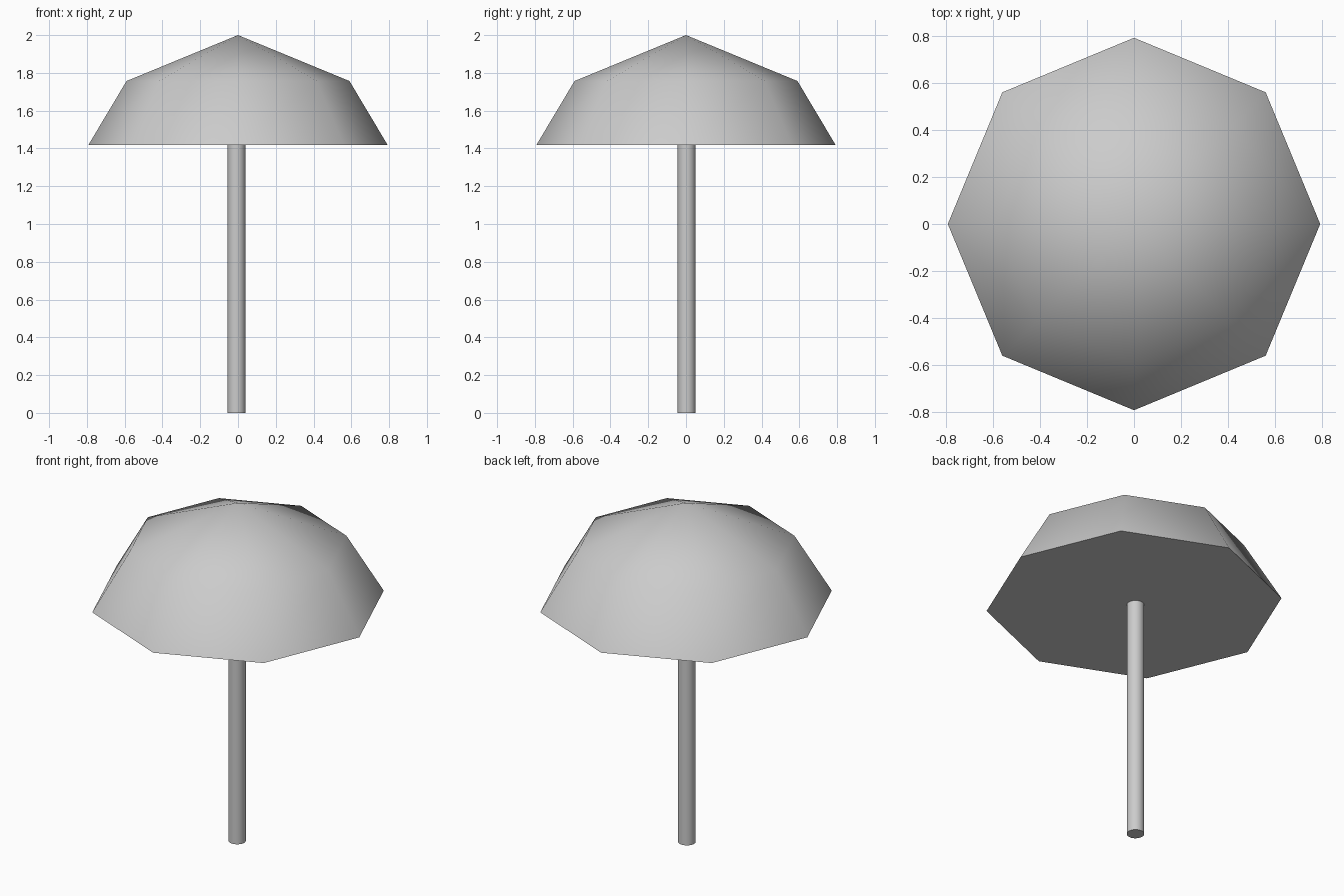
import bpy, bmesh
from math import cos, sin, pi, radians

if "Cube" in bpy.data.objects:
    bpy.data.objects.remove(bpy.data.objects["Cube"])


def smooth(obj, angle):
    bpy.ops.object.select_all(action='DESELECT')
    obj.select_set(True)
    bpy.context.view_layer.objects.active = obj
    bpy.ops.object.shade_smooth_by_angle(angle=radians(angle))


# Eight-sided canopy: two rings, an apex and a flat closed underside
SIDES = 8
bm = bmesh.new()
rings = [[bm.verts.new((r * cos(2 * pi * i / SIDES), r * sin(2 * pi * i / SIDES), z))
          for i in range(SIDES)] for r, z in ((0.793, 1.417), (0.59, 1.757))]
apex = bm.verts.new((0, 0, 2))
low, mid = rings
for i in range(SIDES):
    j = (i + 1) % SIDES
    bm.faces.new((low[i], low[j], mid[j], mid[i]))
    bm.faces.new((mid[i], mid[j], apex))
bm.faces.new(low[::-1])
mesh = bpy.data.meshes.new("canopy")
bm.to_mesh(mesh)
bm.free()
canopy = bpy.data.objects.new("canopy", mesh)
bpy.context.collection.objects.link(canopy)
smooth(canopy, 60)

# Slim round pole, very slightly off centre
bpy.ops.mesh.primitive_cylinder_add(vertices=32, radius=0.047, depth=1.417,
                                    location=(-0.008, 0.003, 0.7085))
pole = bpy.context.object
pole.name = "pole"
smooth(pole, 40)
